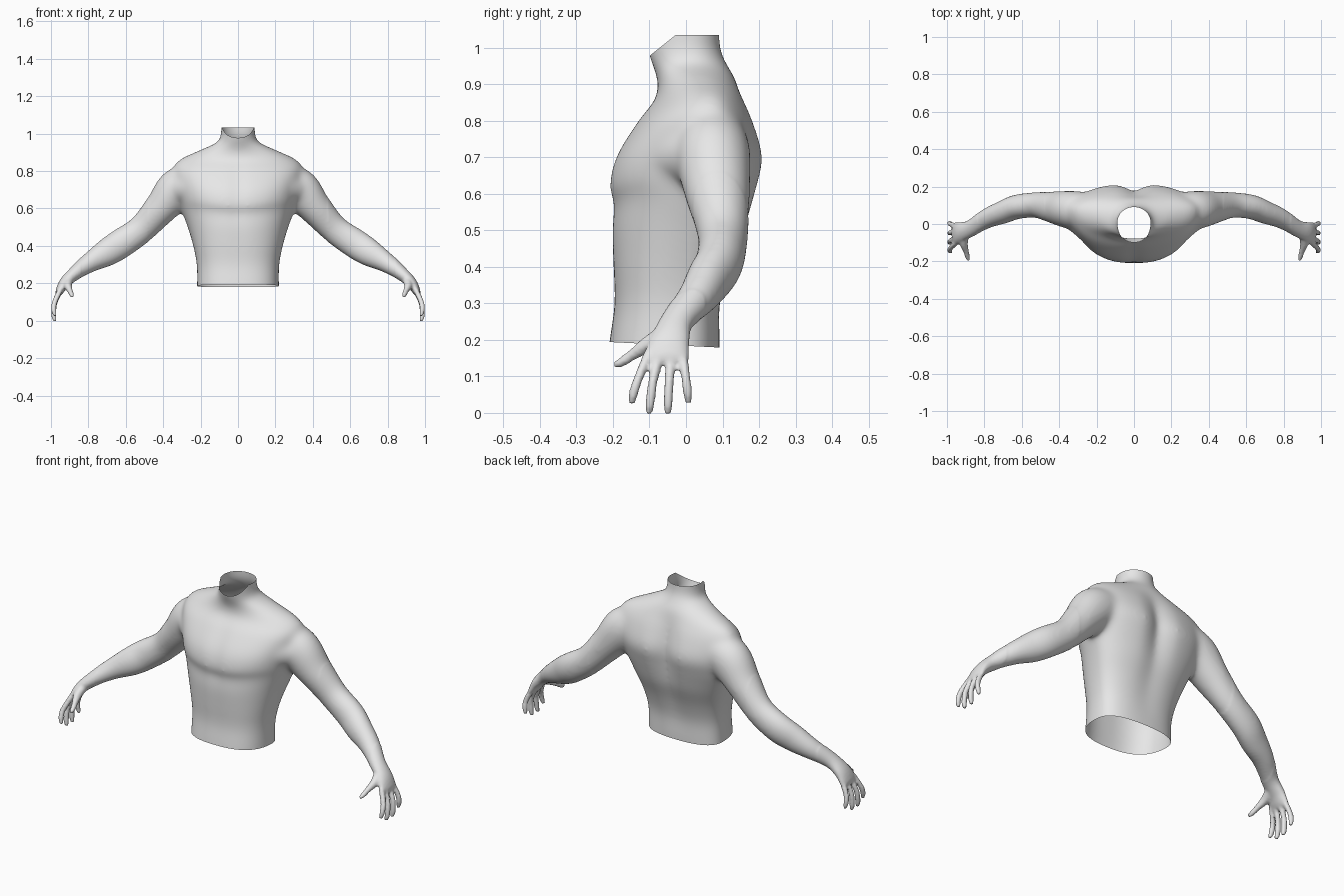
import bpy, bmesh, math
from mathutils import Vector

cube = bpy.data.objects.get("Cube")
if cube:
    bpy.data.objects.remove(cube, do_unlink=True)


def spline(rows, steps=5):
    """Smooth (Catmull-Rom) interpolation through rows of numbers."""
    out = []
    for i in range(len(rows) - 1):
        p0, p1, p2 = rows[max(i - 1, 0)], rows[i], rows[i + 1]
        p3 = rows[min(i + 2, len(rows) - 1)]
        for s in range(steps):
            t = s / steps
            out.append([0.5 * (2 * b + (c - a) * t + (2 * a - 5 * b + 4 * c - d) * t * t
                               + (3 * b - a - 3 * c + d) * t ** 3)
                        for a, b, c, d in zip(p0, p1, p2, p3)])
    return out + [list(rows[-1])]


def loft(bm, rings):
    """Closed skin over a list of rings of points."""
    loops = [[bm.verts.new(p) for p in ring] for ring in rings]
    faces = [bm.faces.new(loops[0]), bm.faces.new(loops[-1])]
    n = len(loops[0])
    for a, b in zip(loops, loops[1:]):
        for i in range(n):
            j = (i + 1) % n
            faces.append(bm.faces.new((a[i], a[j], b[j], b[i])))
    bmesh.ops.recalc_face_normals(bm, faces=faces)


def limb(bm, rows, side, sides=20):
    """Tube along rows of (x, y, z, thickness, breadth)."""
    rows = spline(rows)
    centres = [Vector(r[:3]) for r in rows]
    rings = []
    for i, (c, r) in enumerate(zip(centres, rows)):
        t = (centres[min(i + 1, len(rows) - 1)] - centres[max(i - 1, 0)]).normalized()
        u = Vector((0, 1, 0)).cross(t).normalized()
        v = t.cross(u)
        ring = []
        for k in range(sides):
            a = math.tau * k / sides
            p = c + u * (r[3] * math.cos(a)) + v * (r[4] * math.sin(a))
            ring.append((p.x * side, p.y, p.z))
        rings.append(ring)
    loft(bm, rings)


def power(v, e):
    return math.copysign(abs(v) ** e, v)


# Torso sections: height, half width, front y, widest y, back y, squareness, spine groove
TORSO = [
    (0.12, 0.222, -0.218, -0.02, 0.09, 0.78, 0.0),
    (0.20, 0.219, -0.209, -0.02, 0.092, 0.78, 0.0),
    (0.30, 0.221, -0.196, -0.015, 0.096, 0.8, 0.005),
    (0.40, 0.240, -0.200, 0.0, 0.124, 0.82, 0.012),
    (0.50, 0.270, -0.204, 0.03, 0.165, 0.85, 0.02),
    (0.575, 0.298, -0.199, 0.05, 0.188, 0.87, 0.03),
    (0.615, 0.310, -0.213, 0.06, 0.199, 0.87, 0.036),
    (0.70, 0.330, -0.194, 0.07, 0.217, 0.88, 0.044),
    (0.80, 0.350, -0.132, 0.07, 0.187, 0.92, 0.028),
    (0.86, 0.315, -0.085, 0.07, 0.160, 1.0, 0.012),
    (0.91, 0.210, -0.078, 0.05, 0.137, 1.05, 0.0),
    (0.955, 0.113, -0.094, 0.02, 0.112, 1.0, 0.0),
    (1.00, 0.092, -0.108, 0.01, 0.094, 1.0, 0.0),
    (1.08, 0.092, -0.110, 0.01, 0.092, 1.0, 0.0),
]

# Chest muscle running into the upper arm
CHEST = [
    (0.10, -0.10, 0.695, 0.06, 0.07),
    (0.20, -0.062, 0.70, 0.07, 0.07),
    (0.32, 0.028, 0.70, 0.075, 0.065),
    (0.39, 0.075, 0.65, 0.07, 0.06),
]

# Shoulder, arm, wrist and palm
ARM = [
    (0.21, 0.07, 0.76, 0.09, 0.09),
    (0.32, 0.074, 0.705, 0.114, 0.104),
    (0.412, 0.086, 0.602, 0.091, 0.091),
    (0.515, 0.101, 0.49, 0.077, 0.07),
    (0.624, 0.092, 0.414, 0.08, 0.066),
    (0.70, 0.063, 0.365, 0.075, 0.062),
    (0.785, 0.03, 0.315, 0.056, 0.054),
    (0.87, -0.022, 0.255, 0.038, 0.045),
    (0.925, -0.042, 0.205, 0.03, 0.053),
    (0.953, -0.052, 0.16, 0.022, 0.061),
    (0.962, -0.055, 0.138, 0.014, 0.056),
]
THUMB = [
    (0.90, -0.045, 0.225, 0.024, 0.026),
    (0.91, -0.1, 0.19, 0.022, 0.023),
    (0.898, -0.145, 0.16, 0.015, 0.016),
    (0.889, -0.178, 0.138, 0.013, 0.013),
    (0.884, -0.197, 0.132, 0.008, 0.008),
]
# Each finger: knuckle y, tip y, tip height
FINGERS = [(-0.1, -0.149, 0.024), (-0.072, -0.102, -0.004),
           (-0.040, -0.05, -0.004), (-0.011, 0.006, 0.027)]

bm = bmesh.new()

# Torso with neck; the crease under the chest rises towards the armpits
rings = []
for z, w, front, mid, back, e, groove in spline(TORSO):
    ring = []
    for k in range(48):
        a = math.tau * k / 48
        x = w * power(math.cos(a), e)
        s = power(math.sin(a), e)
        lift = 0.0
        if s > 0:
            y = mid + (back - mid) * s - groove * math.exp(-(x / 0.055) ** 2)
        else:
            y = mid + (mid - front) * s + 0.2 * groove * math.exp(-(x / 0.03) ** 2)
            lift = -0.5 * s * x * x * math.exp(-((z - 0.6) / 0.15) ** 2)
        ring.append((x, y, z + lift))
    rings.append(ring)
loft(bm, rings)

# Chest, arms and hands on both sides
for side in (1, -1):
    limb(bm, CHEST, side)
    limb(bm, ARM, side)
    limb(bm, THUMB, side, 12)
    for y0, y1, tip in FINGERS:
        def at(f):
            return y0 + (y1 - y0) * f
        limb(bm, [(0.95, at(0), 0.165, 0.015, 0.015),
                  (0.981, at(0.6), 0.09 + tip * 0.3, 0.0145, 0.0128),
                  (0.985, at(0.88), tip + 0.032, 0.014, 0.013),
                  (0.978, at(1), tip, 0.009, 0.009)], side, 12)

mesh = bpy.data.meshes.new("upper_body")
bm.to_mesh(mesh)
bm.free()
body = bpy.data.objects.new("upper_body", mesh)
bpy.context.scene.collection.objects.link(body)

# Fuse all parts into one skin
fuse = body.modifiers.new("fuse", 'REMESH')
fuse.mode = 'VOXEL'
fuse.voxel_size = 0.007
bpy.context.view_layer.update()
graph = bpy.context.evaluated_depsgraph_get()
skin = bpy.data.meshes.new_from_object(body.evaluated_get(graph))
body.modifiers.clear()
body.data = skin
bpy.data.meshes.remove(mesh)
skin.name = "upper_body"

# Soften the joins, gently on the hands
bm = bmesh.new()
bm.from_mesh(skin)
for limit, rounds in ((2.0, 2), (0.84, 18), (0.48, 24)):
    soft = [v for v in bm.verts if abs(v.co.x) < limit]
    for _ in range(rounds):
        bmesh.ops.smooth_vert(bm, verts=soft, factor=0.5,
                              use_axis_x=True, use_axis_y=True, use_axis_z=True)


def trim(point, normal):
    """Cut the torso open, leaving the arms whole."""
    verts = {v for v in bm.verts if abs(v.co.x) < 0.4}
    edges = [e for e in bm.edges if all(v in verts for v in e.verts)]
    faces = [f for f in bm.faces if all(v in verts for v in f.verts)]
    bmesh.ops.bisect_plane(bm, geom=list(verts) + edges + faces, dist=1e-5,
                           plane_co=point, plane_no=normal, clear_outer=True)


# Open waist, neck top and sloping throat
trim((0, -0.21, 0.194), (0, -0.05, -1))
trim((0, 0, 1.034), (0, 0, 1))
trim((0, -0.105, 0.973), (0, -0.06, 0.075))
bm.to_mesh(skin)
bm.free()

# Plain grey skin
grey = bpy.data.materials.new("light_grey")
grey.use_nodes = True
colour = (0.8, 0.8, 0.8, 1)
grey.diffuse_color = colour
grey.node_tree.nodes["Principled BSDF"].inputs["Base Color"].default_value = colour
skin.materials.clear()
skin.materials.append(grey)
for p in skin.polygons:
    p.use_smooth = True
    p.material_index = 0
